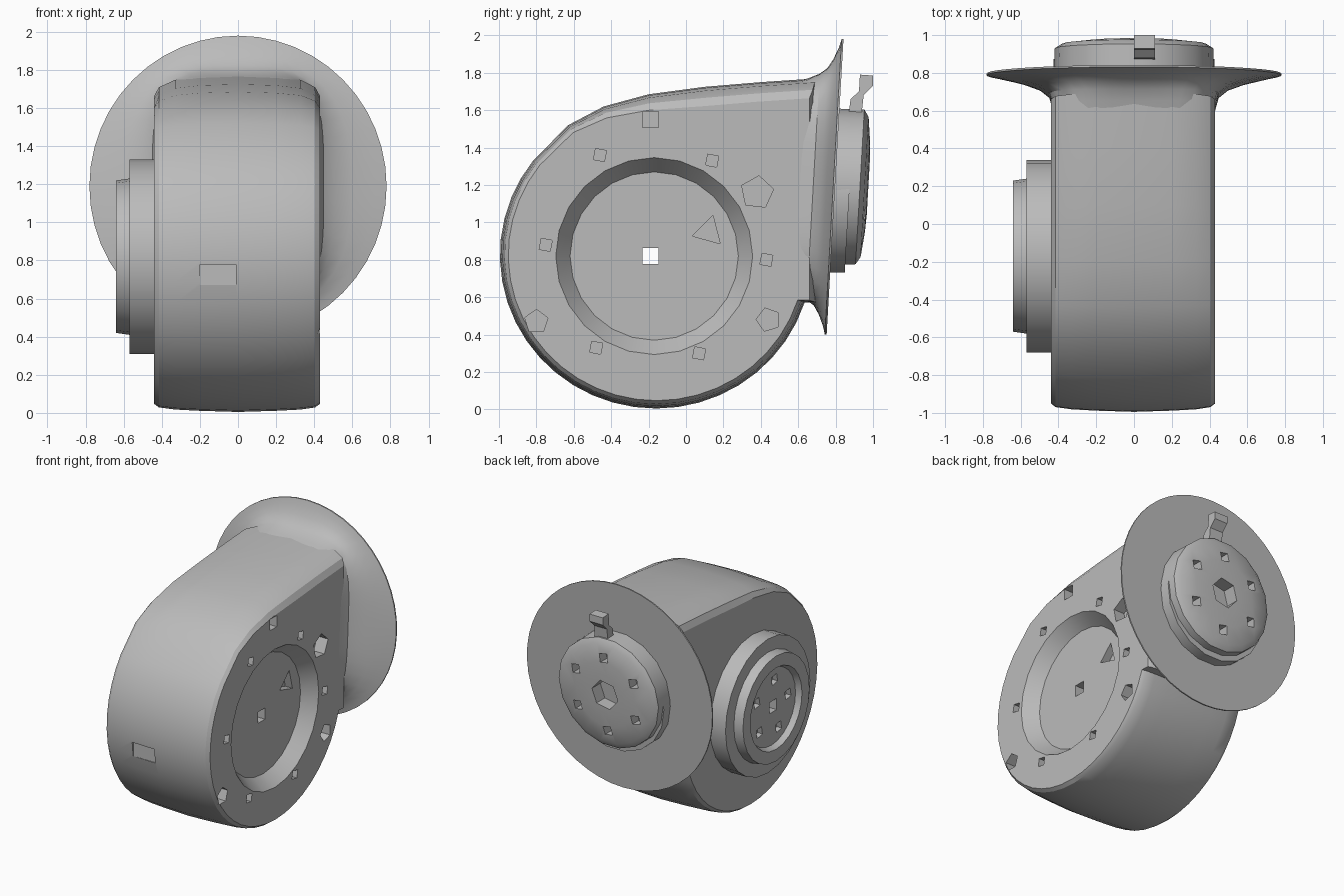
import bpy, bmesh, math

if "Cube" in bpy.data.objects:
    bpy.data.objects.remove(bpy.data.objects["Cube"], do_unlink=True)

grey = bpy.data.materials.new("cast_grey")
grey.use_nodes = True
grey.diffuse_color = (0.5, 0.5, 0.5, 1)
grey.node_tree.nodes["Principled BSDF"].inputs["Base Color"].default_value = (0.5, 0.5, 0.5, 1)

TILT = 0.057   # lean of the outlet flange
HUB = (-0.17, 0.82)   # drum axis in y, z
OUT = 1.19     # outlet axis height


def loft(name, rings):
    """Skin a stack of equal rings and cap both ends."""
    bm = bmesh.new()
    rows = [[bm.verts.new(p) for p in r] for r in rings]
    n = len(rows[0])
    for a, b in zip(rows, rows[1:]):
        for i in range(n):
            j = (i + 1) % n
            bm.faces.new((a[i], a[j], b[j], b[i]))
    bm.faces.new(rows[0])
    bm.faces.new(rows[-1])
    bmesh.ops.recalc_face_normals(bm, faces=bm.faces)
    mesh = bpy.data.meshes.new(name)
    bm.to_mesh(mesh)
    bm.free()
    mesh.materials.append(grey)
    ob = bpy.data.objects.new(name, mesh)
    bpy.context.collection.objects.link(ob)
    return ob


def ring_x(x, r, n, c=HUB, turn=0.0):
    """Circle around an axis along x."""
    return [(x, c[0] + r * math.cos(turn + math.tau * i / n),
             c[1] + r * math.sin(turn + math.tau * i / n)) for i in range(n)]


def ring_y(y, rx, rz, n, c=(0, OUT), power=2.0, turn=0.0):
    """Superellipse around an axis along y, leaning with the flange."""
    pts = []
    for i in range(n):
        a = turn + math.tau * i / n
        co, si = math.cos(a), math.sin(a)
        k = (abs(co) ** power + abs(si) ** power) ** (-1 / power)
        z = c[1] + rz * k * si
        pts.append((c[0] + rx * k * co, y + TILT * (z - OUT), z))
    return pts


def select_only(ob):
    bpy.ops.object.select_all(action='DESELECT')
    ob.select_set(True)
    bpy.context.view_layer.objects.active = ob


def carve(ob, cutters):
    for c in cutters:
        c.hide_render = True
        mod = ob.modifiers.new("cut", 'BOOLEAN')
        mod.operation, mod.solver, mod.object = 'DIFFERENCE', 'EXACT', c
        select_only(ob)
        bpy.ops.object.modifier_apply(modifier=mod.name)
    for c in cutters:
        bpy.data.objects.remove(c, do_unlink=True)


def pocket_x(x0, x1, c, r, n=4, turn=0.6):
    return loft("cutter", [ring_x(x0, r, n, c, turn), ring_x(x1, r, n, c, turn)])


def pocket_y(y0, y1, c, r, n=4, turn=0.6):
    return loft("cutter", [ring_y(y0, r, r, n, c, turn=turn), ring_y(y1, r, r, n, c, turn=turn)])


# Scroll housing: round drum running into a straight tangent outlet
arc = [(-0.16 + 0.835 * math.cos(math.radians(a)), 0.825 + 0.82 * math.sin(math.radians(a)))
       for a in range(-18, -226, -8)]
profile = arc + [(-0.63, 1.52), (-0.44, 1.62), (-0.2, 1.685), (0.1, 1.725), (0.4, 1.75),
                 (0.7, 1.77), (0.7, 0.57)]


def section(x, s, drop):
    """Profile shrunk by s, with the top of the outlet rounded down by drop."""
    pts = []
    for y, z in profile:
        sag = drop * min(1, max(0, (y + 0.7) / 0.7)) if z > 1.4 else 0
        pts.append((x, -0.1 + (y + 0.1) * s, 0.85 + (z - 0.85) * s - sag))
    return pts


housing = loft("scroll_housing", [section(*st) for st in (
    (-0.44, 0.95, 0.06), (-0.415, 0.972, 0.035), (-0.33, 0.985, 0.008), (-0.2, 0.993, 0), (0, 1, 0),
    (0.2, 0.993, 0), (0.33, 0.985, 0.008), (0.405, 0.972, 0.035), (0.43, 0.95, 0.06))])

recess = loft("cutter", [ring_x(0.33, 0.45, 24), ring_x(0.5, 0.58, 24)])
bolts = [(-0.46, 1.36), (0.14, 1.33), (0.43, 0.80), (0.07, 0.30), (-0.48, 0.33), (-0.75, 0.88)]
cuts = [recess, pocket_x(-0.9, 0.9, (-0.19, 0.82), 0.06, 4, math.pi / 4)]
cuts += [pocket_x(0.36, 0.5, b, 0.042) for b in bolts]
cuts += [pocket_x(0.34, 0.5, (-0.19, 1.55), 0.06, 4, math.pi / 4),
         pocket_x(0.34, 0.5, (0.38, 1.16), 0.09, 5, 0.2),
         pocket_x(0.34, 0.5, (0.44, 0.48), 0.065, 5),
         pocket_x(0.34, 0.5, (-0.80, 0.47), 0.065, 5, 0.3),
         pocket_x(0.27, 0.4, (0.12, 0.95), 0.09, 3, 1.3)]
# Shallow label recess on the drum front
cuts.append(loft("cutter", [[(x, y, z) for x, z in
            ((-0.2, 0.67), (-0.01, 0.67), (-0.01, 0.78), (-0.2, 0.78))] for y in (-1.1, -0.972)]))
carve(housing, cuts)

# Stepped cover on the closed side
cover = loft("side_cover", [ring_x(x, r, 24) for x, r in (
    (-0.40, 0.51), (-0.57, 0.51), (-0.57, 0.41), (-0.64, 0.40), (-0.64, 0.31), (-0.60, 0.29))])
cuts = [pocket_x(-0.9, 0.9, (-0.19, 0.82), 0.06, 4, math.pi / 4)]
for i in range(5):
    a = 0.5 + math.tau * i / 5
    cuts.append(pocket_x(-0.8, -0.56, (HUB[0] + 0.2 * math.cos(a), HUB[1] + 0.2 * math.sin(a)), 0.045))
carve(cover, cuts)

# Trumpet-shaped outlet flange
flange = loft("outlet_flange", [ring_y(y, rx, rz, 48, power=p) for y, rx, rz, p in (
    (0.50, 0.41, 0.55, 5), (0.62, 0.432, 0.58, 5), (0.68, 0.45, 0.605, 4),
    (0.72, 0.505, 0.635, 3.2), (0.75, 0.60, 0.685, 2.5), (0.775, 0.72, 0.745, 2.1),
    (0.787, 0.78, 0.79, 2), (0.797, 0.78, 0.79, 2))])

# Stepped, domed boss on the back of the flange
base = loft("boss_base", [ring_y(y, 0.425, 0.425, 18, (0, 1.15)) for y in (0.77, 0.875)])
boss = loft("outlet_boss", [ring_y(y, r, r, 18) for y, r in (
    (0.78, 0.425), (0.93, 0.42), (0.955, 0.38), (0.97, 0.25), (0.975, 0.15))])
cuts = [pocket_y(0.86, 1.1, (0, OUT), 0.11, 6, 0.2)]
for i in range(6):
    a = 0.5 + math.tau * i / 6
    cuts.append(pocket_y(0.89, 1.1, (0.28 * math.cos(a), OUT + 0.28 * math.sin(a)), 0.045))
carve(boss, cuts)

# Locking tab above the boss
side = [(0.86, 1.50), (0.93, 1.50), (0.95, 1.68), (1.0, 1.73), (1.0, 1.785),
        (0.93, 1.79), (0.925, 1.70), (0.88, 1.66)]
tab = loft("locking_tab", [[(x, y, z) for y, z in side] for x in (0.0, 0.11)])

for ob in (housing, cover, flange, base, boss, tab):
    select_only(ob)
    bpy.ops.object.shade_smooth_by_angle(angle=math.radians(28))
